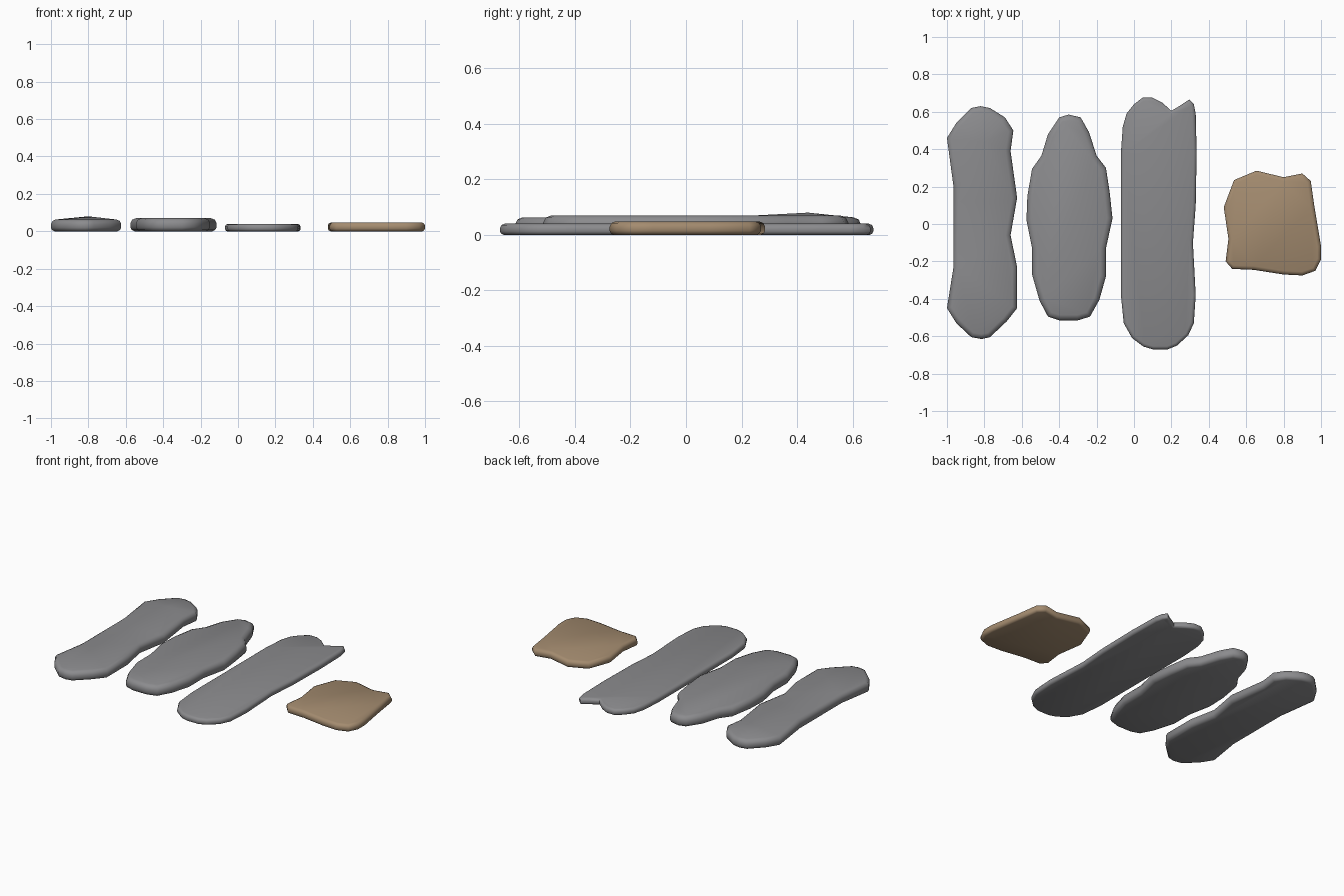
import bpy, bmesh, math
from mathutils import Vector

if "Cube" in bpy.data.objects:
    bpy.data.objects.remove(bpy.data.objects["Cube"])


def material(name, rgb):
    m = bpy.data.materials.new(name)
    m.diffuse_color = (*rgb, 1)
    m.use_nodes = True
    m.node_tree.nodes["Principled BSDF"].inputs["Base Color"].default_value = m.diffuse_color
    return m


grey = material("grey stone", (0.26, 0.26, 0.27))
tan = material("tan stone", (0.37, 0.26, 0.16))


def inset(points, d):
    """Move a counter-clockwise outline inward by d."""
    out = []
    for i, p in enumerate(points):
        a = (p - points[i - 1]).normalized()
        b = (points[(i + 1) % len(points)] - p).normalized()
        n = (Vector((-a.y, a.x)) + Vector((-b.y, b.x))).normalized()
        out.append(p + n * d)
    return out


def slab(name, outline, height, mat, peak=None):
    """Flat stone with a rounded rim, optionally raised to a peak at one end."""
    pts = [Vector(p) for p in outline]
    r = height * 0.42
    profile = [(r * 0.75, 0), (r * 0.25, height * 0.1), (0, height * 0.3), (0, height * 0.62),
               (r * 0.3, height * 0.88), (r, height)]
    bm = bmesh.new()
    rings = [[bm.verts.new((p.x, p.y, z)) for p in inset(pts, d)] for d, z in profile]
    n = len(pts)
    for lo, hi in zip(rings, rings[1:]):
        for i in range(n):
            j = (i + 1) % n
            bm.faces.new((lo[i], lo[j], hi[j], hi[i]))
    bm.faces.new(rings[0][::-1])
    top = bm.faces.new(rings[-1])
    if peak:
        # cut the top across, then raise the far part to the peak
        geom = [top] + list(top.edges) + list(top.verts)
        bmesh.ops.bisect_plane(bm, geom=geom, plane_co=(0, 0.12, 0), plane_no=(0, 1, 0))
        far = [f for f in bm.faces if f.normal.z > 0.99 or f.calc_area() > 0.05]
        bm.normal_update()
        far = [f for f in bm.faces if f.normal.z > 0.99 and f.calc_center_median().y > 0.15
               and f.calc_area() > 0.05]
        for v in bmesh.ops.poke(bm, faces=far)["verts"]:
            v.co = peak
    bmesh.ops.recalc_face_normals(bm, faces=bm.faces)
    me = bpy.data.meshes.new(name)
    bm.to_mesh(me)
    bm.free()
    me.materials.append(mat)
    ob = bpy.data.objects.new(name, me)
    bpy.context.collection.objects.link(ob)
    bpy.ops.object.select_all(action='DESELECT')
    ob.select_set(True)
    bpy.context.view_layer.objects.active = ob
    bpy.ops.object.shade_smooth_by_angle(angle=math.radians(50))


# waisted stone with a raised far end
slab("waisted_stone", [
    (-0.82, 0.63), (-0.87, 0.62), (-0.95, 0.54), (-1, 0.46), (-0.965, 0.2), (-0.965, -0.23),
    (-1, -0.45), (-0.95, -0.53), (-0.87, -0.605), (-0.815, -0.615), (-0.77, -0.605),
    (-0.68, -0.52), (-0.625, -0.45), (-0.625, -0.23), (-0.66, -0.06), (-0.625, 0.14),
    (-0.66, 0.39), (-0.645, 0.5), (-0.69, 0.57), (-0.77, 0.62)], 0.063, grey, (-0.8, 0.44, 0.08))

# thick oval stone
slab("oval_stone", [
    (-0.35, 0.585), (-0.4, 0.57), (-0.46, 0.48), (-0.495, 0.365), (-0.545, 0.295),
    (-0.57, 0.15), (-0.575, 0.02), (-0.545, -0.13), (-0.545, -0.27), (-0.505, -0.41),
    (-0.46, -0.495), (-0.4, -0.515), (-0.3, -0.515), (-0.235, -0.495), (-0.185, -0.405),
    (-0.15, -0.28), (-0.15, -0.13), (-0.115, 0.03), (-0.13, 0.17), (-0.15, 0.3),
    (-0.2, 0.365), (-0.24, 0.49), (-0.285, 0.57)], 0.07, grey)

# long thin stone with a notched end
slab("notched_stone", [
    (0.1, 0.675), (0.045, 0.675), (0, 0.64), (-0.04, 0.59), (-0.06, 0.52), (-0.07, 0.38),
    (-0.07, -0.38), (-0.055, -0.53), (-0.01, -0.61), (0.05, -0.655), (0.1, -0.67),
    (0.18, -0.67), (0.23, -0.65), (0.29, -0.595), (0.32, -0.53), (0.33, -0.38),
    (0.315, -0.1), (0.33, 0.1), (0.335, 0.38), (0.33, 0.59), (0.32, 0.64), (0.295, 0.665),
    (0.25, 0.635), (0.2, 0.605), (0.15, 0.65)], 0.04, grey)

# short tan stone
slab("tan_stone", [
    (0.655, 0.285), (0.535, 0.235), (0.48, 0.09), (0.505, -0.08), (0.49, -0.2),
    (0.525, -0.24), (0.64, -0.245), (0.8, -0.27), (0.9, -0.275), (0.97, -0.25),
    (1, -0.19), (1, -0.12), (0.965, 0.09), (0.945, 0.23), (0.9, 0.27), (0.8, 0.25)],
    0.048, tan)
